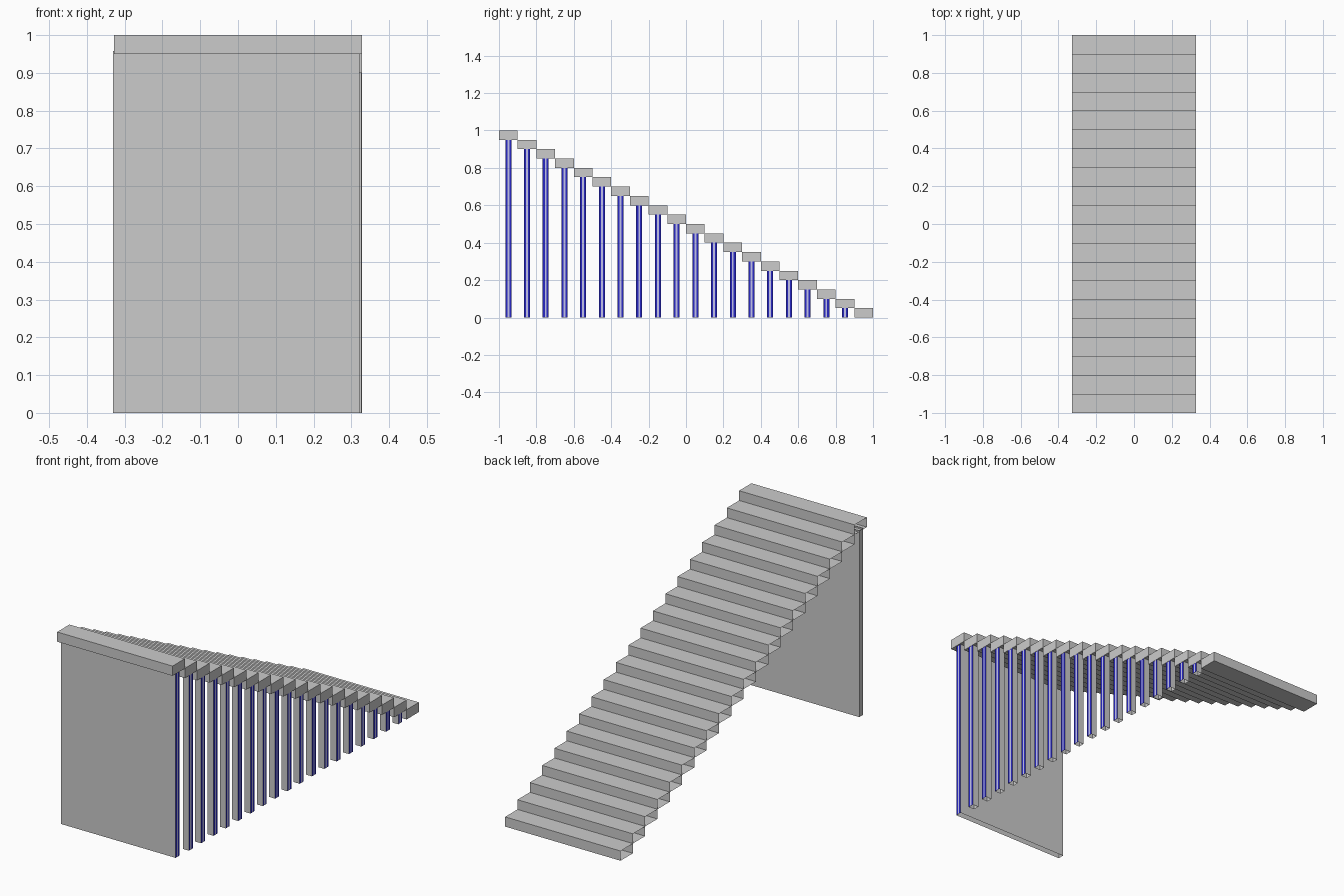
import bpy, bmesh

if "Cube" in bpy.data.objects:
    bpy.data.objects.remove(bpy.data.objects["Cube"])

STEPS, RUN, RISE, HALF = 20, 0.1, 0.05, 0.328


def material(name, color):
    m = bpy.data.materials.new(name)
    m.diffuse_color = color
    m.use_nodes = True
    m.node_tree.nodes["Principled BSDF"].inputs["Base Color"].default_value = m.diffuse_color
    return m


grey = material("grey", (0.6, 0.6, 0.6, 1))
blue = material("blue", (0.02, 0.02, 0.55, 1))
pale = material("pale_blue", (0.55, 0.55, 0.85, 1))


def finish(name, bm, mats=()):
    mesh = bpy.data.meshes.new(name)
    bm.to_mesh(mesh)
    bm.free()
    for m in mats:
        mesh.materials.append(m)
    ob = bpy.data.objects.new(name, mesh)
    bpy.context.collection.objects.link(ob)
    return ob


def tread(name, y, z):
    """Box tread, hollow with an open left end."""
    bm = bmesh.new()
    bmesh.ops.create_cube(bm, size=1)
    bmesh.ops.scale(bm, vec=(2 * HALF, RUN, RISE), verts=bm.verts)
    bmesh.ops.translate(bm, vec=(0, y, z + RISE / 2), verts=bm.verts)
    bm.normal_update()
    left = [f for f in bm.faces if f.normal.x < -0.9]
    bmesh.ops.delete(bm, geom=left, context='FACES_ONLY')
    finish(name, bm)


def support(name, x0, x1, y, top):
    """Upright tube, open top and bottom, with a striped blue right end."""
    d, s = 0.016, 0.005
    profile = [(x0, -d), (x1, -d), (x1, -s), (x1, s), (x1, d), (x0, d)]
    slots = [0, 1, 2, 1, 0, 0]
    bm = bmesh.new()
    low = [bm.verts.new((px, y + py, 0)) for px, py in profile]
    high = [bm.verts.new((px, y + py, top)) for px, py in profile]
    for i, slot in enumerate(slots):
        j = (i + 1) % len(profile)
        f = bm.faces.new((low[i], low[j], high[j], high[i]))
        f.material_index = slot
    finish(name, bm, (grey, blue, pale))


# Treads climb towards the front; each but the lowest has a support
for i in range(STEPS):
    y = -1 + RUN * (i + 0.5)
    z = RISE * (STEPS - 1 - i)
    tread(f"tread_{i + 1}", y, z)
    if i == 0:
        # Full-width panel under the top tread
        support("end_panel", -0.331, 0.322, y, z + 0.008)
    elif z > 0.01:
        # Narrow posts along the right side
        support(f"post_{i + 1}", 0.293, 0.327, y, z)
